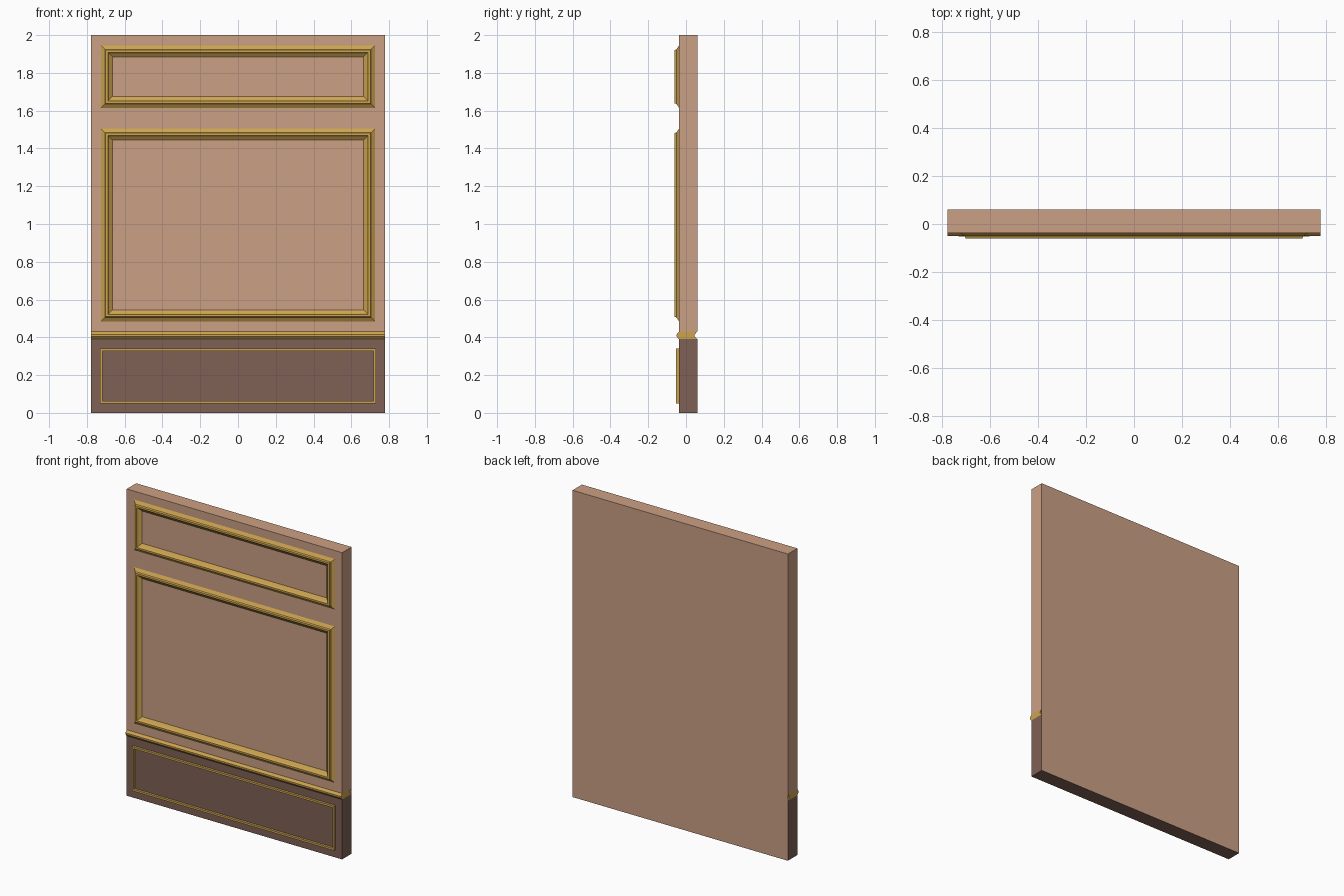
import bpy

if "Cube" in bpy.data.objects:
    bpy.data.objects.remove(bpy.data.objects["Cube"])


def material(name, rgb):
    m = bpy.data.materials.new(name)
    m.diffuse_color = (*rgb, 1)
    m.use_nodes = True
    m.node_tree.nodes["Principled BSDF"].inputs["Base Color"].default_value = m.diffuse_color
    return m


WOOD = material("light_wood", (0.60, 0.35, 0.23))
DARK = material("dark_wood", (0.21, 0.12, 0.09))
GOLD = material("gold_trim", (0.61, 0.37, 0.08))
W, FRONT, BACK = 0.777, -0.037, 0.06


def build(name, verts, faces, mat):
    me = bpy.data.meshes.new(name)
    me.from_pydata(verts, [], faces)
    me.materials.append(mat)
    ob = bpy.data.objects.new(name, me)
    bpy.context.collection.objects.link(ob)
    return ob


def extrude_x(name, profile, mat):
    """Solid from a closed (y, z) profile running the full wall width."""
    n = len(profile)
    verts = [(x, y, z) for x in (-W, W) for y, z in profile]
    faces = [(i, i + n, (i + 1) % n + n, (i + 1) % n) for i in range(n)]
    faces += [tuple(range(n)), tuple(range(2 * n - 1, n - 1, -1))]
    return build(name, verts, faces, mat)


def frame(name, x, z0, z1, profile):
    """Mitred rectangular moulding from an (inset, y) profile."""
    verts = []
    for d, y in profile:
        a, lo, hi = x - d, z0 + d, z1 - d
        verts += [(-a, y, lo), (a, y, lo), (a, y, hi), (-a, y, hi)]
    faces = []
    for r in range(len(profile) - 1):
        for i in range(4):
            j = (i + 1) % 4
            faces.append((4 * r + i, 4 * r + j, 4 * r + 4 + j, 4 * r + 4 + i))
    return build(name, verts, faces, GOLD)


def slab(name, z0, z1, mat):
    return extrude_x(name, [(FRONT, z0), (FRONT, z1), (BACK, z1), (BACK, z0)], mat)


# Upper wall and dark base
slab("wall_panel", 0.43, 2.0, WOOD)
base = slab("base_panel", 0.0, 0.39, DARK)
base.data.materials.append(WOOD)
base.data.polygons[2].material_index = 1   # plain wood back

# Chair rail with a pointed front and matching grooved back
extrude_x("chair_rail", [(FRONT, 0.39), (-0.05, 0.405), (-0.05, 0.415), (FRONT, 0.43),
                         (BACK - 0.001, 0.43), (0.046, 0.415), (0.046, 0.405),
                         (BACK - 0.001, 0.39)], GOLD)

# Wood strip closing the back behind the rail
build("back_strip", [(-W, BACK, 0.39), (W, BACK, 0.39), (W, BACK, 0.43), (-W, BACK, 0.43)],
      [(0, 3, 2, 1)], WOOD)

# Bevelled picture mouldings
MOULDING = [(0, FRONT), (0.020, -0.05), (0.024, -0.06), (0.036, -0.06),
            (0.042, -0.05), (0.060, FRONT)]
frame("upper_moulding", 0.725, 1.615, 1.945, MOULDING)
frame("middle_moulding", 0.725, 0.485, 1.505, MOULDING)

# Thin square moulding on the base
frame("base_moulding", 0.73, 0.05, 0.34,
      [(0, FRONT), (0, -0.052), (0.013, -0.052), (0.013, FRONT)])
